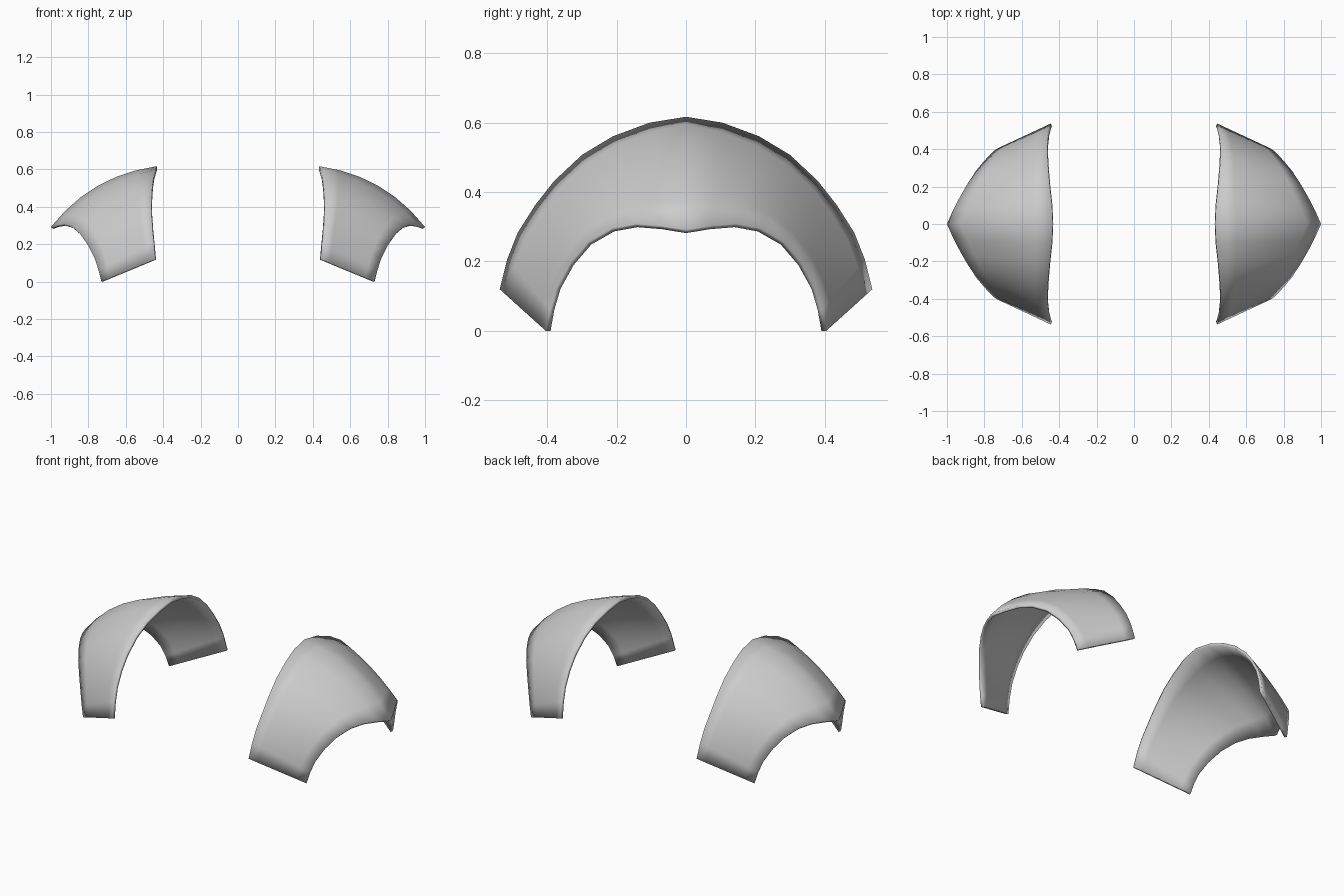
import bpy, bmesh
from mathutils import Vector

if "Cube" in bpy.data.objects:
    bpy.data.objects.remove(bpy.data.objects["Cube"])

grey = bpy.data.materials.new("light grey")
grey.diffuse_color = (0.6, 0.6, 0.6, 1)
grey.use_nodes = True
grey.node_tree.nodes["Principled BSDF"].inputs["Base Color"].default_value = grey.diffuse_color

# Half of each arched border, from the crown down to one end (x, y, z)
NECK = [(.435, 0, .617), (.44, .105, .6), (.452, .21, .561), (.46, .3, .507),
        (.465, .38, .432), (.465, .435, .362), (.46, .485, .283), (.453, .515, .207),
        (.445, .537, .12)]
ARM = [(1.0, 0, .292), (.968, .072, .303), (.93, .146, .309), (.89, .215, .296),
       (.845, .284, .256), (.802, .336, .195), (.766, .375, .124), (.746, .393, .062),
       (.73, .404, 0)]
ACROSS = 6


def full(half):
    """Mirror a half border front to back."""
    pts = [Vector(p) for p in half]
    return [Vector((p.x, -p.y, p.z)) for p in reversed(pts[1:])] + pts


def shoulder_guard(name, side):
    neck, arm = full(NECK), full(ARM)
    n = len(neck)
    bm = bmesh.new()
    rows = []
    for i in range(n):
        a, b = neck[i], arm[i]
        lo, hi = max(i - 1, 0), min(i + 1, n - 1)
        along = (neck[hi] + arm[hi]) - (neck[lo] + arm[lo])
        out = (b - a).cross(along).normalized()
        # Domed at the crown ridge, flattening quickly toward the ends
        t = abs(i - n // 2) / (n // 2)
        bulge = .066 * (1 - t) ** 2.7
        row = []
        for j in range(ACROSS + 1):
            s = j / ACROSS
            p = a.lerp(b, s) + out * bulge * 4 * s * (1 - s)
            row.append(bm.verts.new((p.x * side, p.y, p.z)))
        rows.append(row)
    for r, q in zip(rows, rows[1:]):
        for j in range(ACROSS):
            quad = [r[j], r[j + 1], q[j + 1], q[j]]
            bm.faces.new(quad if side > 0 else quad[::-1])
    for f in bm.faces:
        f.smooth = True
    me = bpy.data.meshes.new(name)
    bm.to_mesh(me)
    bm.free()
    me.materials.append(grey)
    ob = bpy.data.objects.new(name, me)
    bpy.context.collection.objects.link(ob)
    # Plate thickness, grown toward the inside
    sol = ob.modifiers.new("thickness", 'SOLIDIFY')
    sol.thickness = .015
    sol.offset = -1


shoulder_guard("right_shoulder_guard", 1)
shoulder_guard("left_shoulder_guard", -1)
